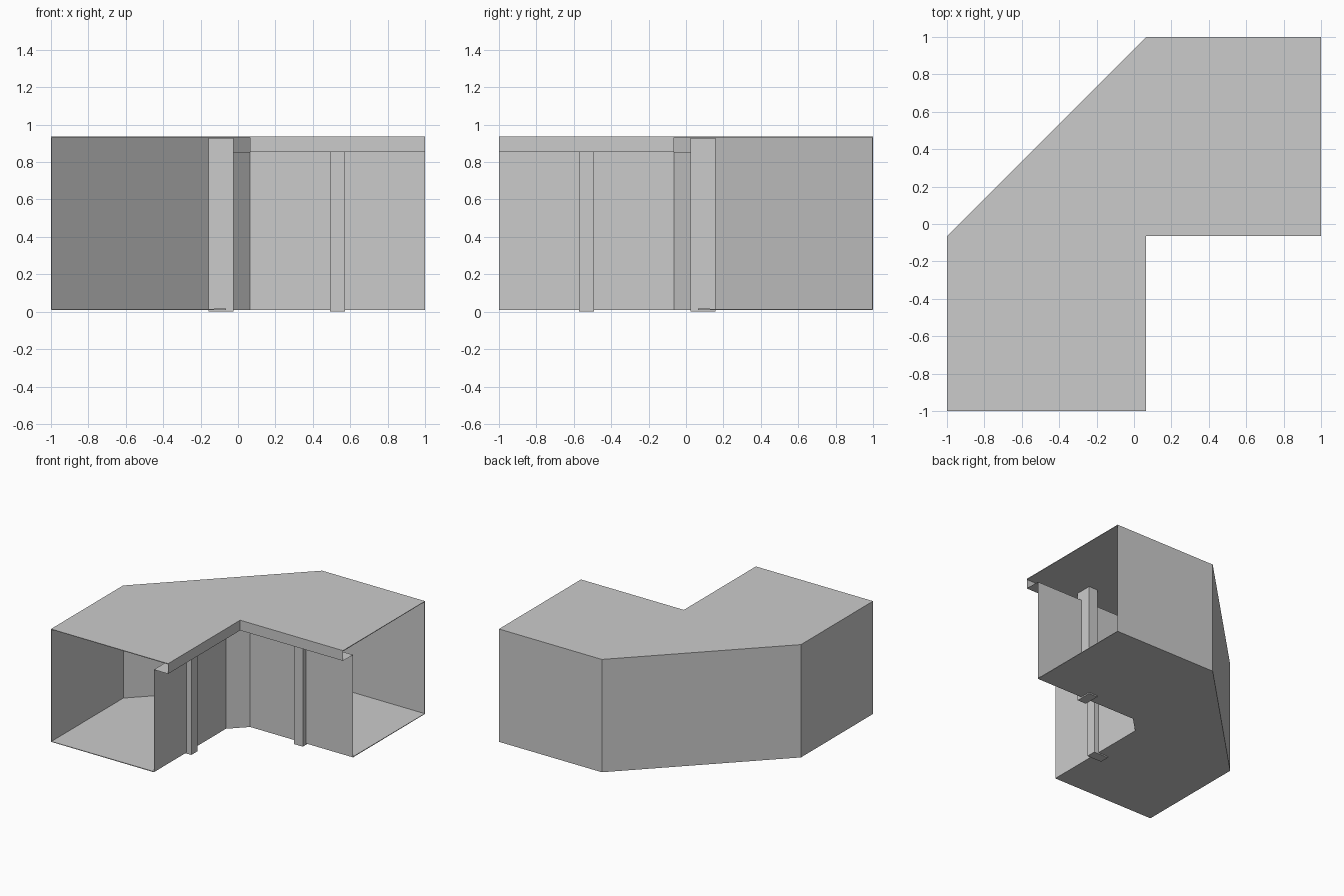
import bpy

cube = bpy.data.objects.get("Cube")
if cube:
    bpy.data.objects.remove(cube, do_unlink=True)

GREY = (0.6, 0.6, 0.6, 1.0)
grey = bpy.data.materials.new("plain grey")
grey.use_nodes = True
grey.diffuse_color = GREY
grey.node_tree.nodes["Principled BSDF"].inputs["Base Color"].default_value = GREY

C = 0.065                                  # half the counter overhang
FLOOR, SOFFIT, TOP = 0.01, 0.853, 0.937

# Plan outlines, counter-clockwise
back = [(1, 1), (C, 1), (-1, -C), (-1, -1)]
counter_front = [(C, -1), (C, -C), (1, -C)]
wall_front = [(-C, -1), (-C, -C), (C, C), (1, C)]


def make(name, verts, faces):
    mesh = bpy.data.meshes.new(name)
    mesh.from_pydata(verts, [], faces)
    mesh.materials.append(grey)
    obj = bpy.data.objects.new(name, mesh)
    bpy.context.collection.objects.link(obj)
    return obj


def at(points, z):
    return [(x, y, z) for x, y in points]


def strip(name, points, z0, z1):
    """Upright sheet that follows a path."""
    n = len(points)
    faces = [(i, i + 1, n + i + 1, n + i) for i in range(n - 1)]
    return make(name, at(points, z0) + at(points, z1), faces)


# Carcass: floor, three back walls and top as one thin open shell
n, m = len(back), len(back) + len(wall_front)
floor_pts = at(back + wall_front, FLOOR)
top_pts = at(back + counter_front, TOP)
faces = [tuple(reversed(range(m))), tuple(range(m, m + len(top_pts)))]
faces += [(i, i + 1, m + i + 1, m + i) for i in range(n - 1)]
carcass = make("carcass", floor_pts + top_pts, faces)
solid = carcass.modifiers.new("thickness", 'SOLIDIFY')
solid.thickness = 0.006
solid.offset = -1

# Front wall with angled inner corner, counter lip and the sheet under it
strip("front_wall", wall_front, FLOOR, SOFFIT)
strip("counter_lip", counter_front, SOFFIT, TOP)
make("counter_underside", at(counter_front + wall_front[::-1], SOFFIT),
     [(0, 1, 4, 5, 6), (1, 2, 3, 4)])


# Posts that pass through the front wall, mirrored across the diagonal
def post(name, x0, x1, y0, y1):
    ring = [(x0, y0), (x1, y0), (x1, y1), (x0, y1)]
    sides = [(i, (i + 1) % 4, 4 + (i + 1) % 4, 4 + i) for i in range(4)]
    make(name, at(ring, 0) + at(ring, TOP - 0.007),
         [(3, 2, 1, 0), (4, 5, 6, 7)] + sides)


along, across = (0.493, 0.573), (0.023, 0.157)
post("left_post", *along, *across)
post("right_post", -across[1], -across[0], -along[1], -along[0])
